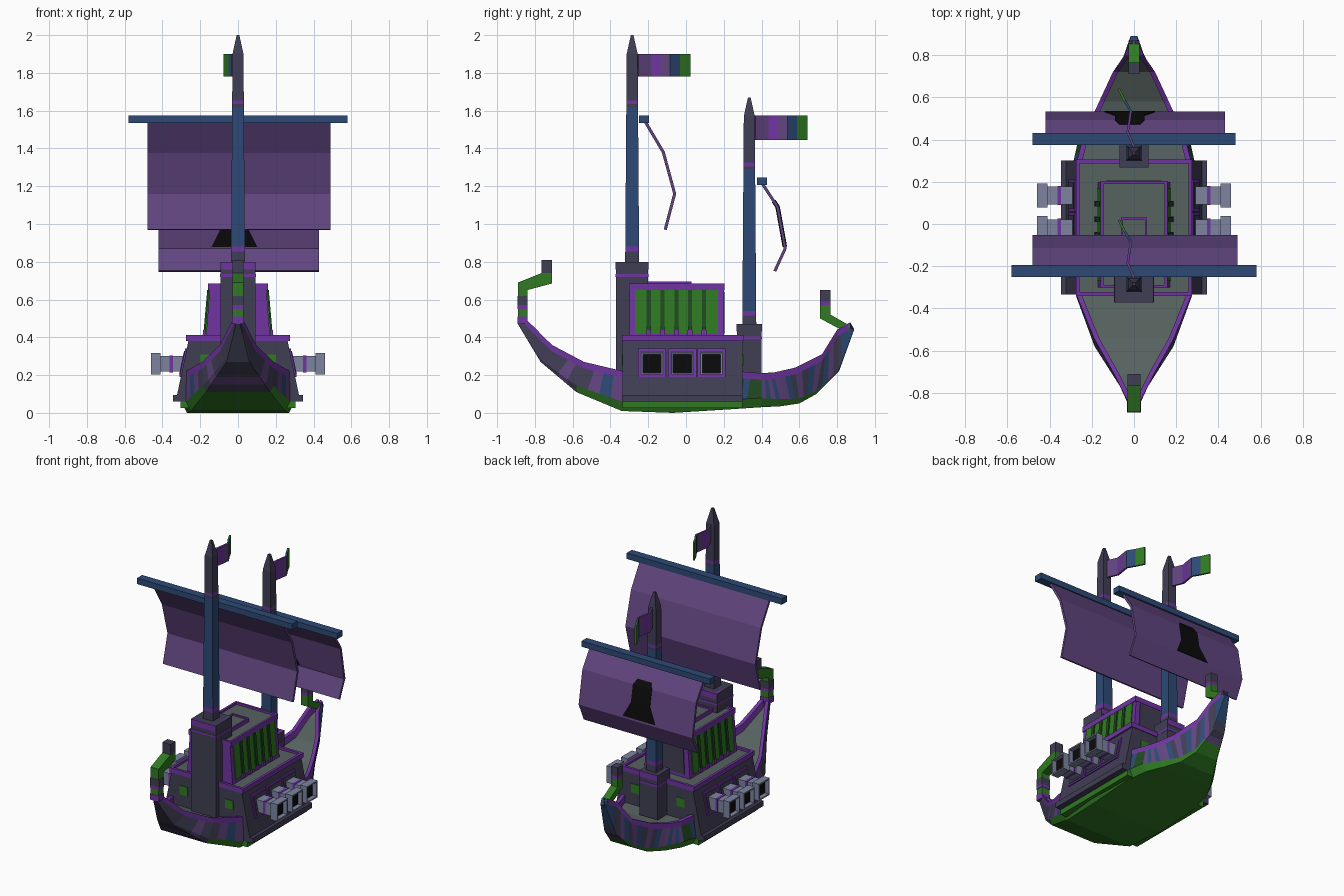
import bpy
import bmesh
from mathutils import Vector

cube = bpy.data.objects.get("Cube")
if cube:
    bpy.data.objects.remove(cube, do_unlink=True)


def material(name, code):
    mat = bpy.data.materials.new(name)
    srgb = [int(code[i:i + 2], 16) / 255 for i in (0, 2, 4)]
    colour = [((c + .055) / 1.055) ** 2.4 for c in srgb] + [1]
    mat.use_nodes = True
    mat.diffuse_color = colour
    mat.node_tree.nodes["Principled BSDF"].inputs["Base Color"].default_value = colour
    return mat


SLATE = material("slate timber", "403e54")
PURPLE = material("purple trim", "7035a2")
SAIL = material("plum cloth", "614580")
GREEN = material("leaf green", "307a22")
MOSS = material("moss green", "204a20")
BLUE = material("navy blue", "2d4a76")
DECK = material("grey deck", "56625f")
IRON = material("pale iron", "7d84a0")
BLACK = material("black", "0b0b0c")


def build(name, verts, faces, mats):
    """Mesh object with one material, or one material per face."""
    mesh = bpy.data.meshes.new(name)
    mesh.from_pydata([tuple(v) for v in verts], [], faces)
    used = list(dict.fromkeys(mats)) if isinstance(mats, list) else [mats]
    for mat in used:
        mesh.materials.append(mat)
    if isinstance(mats, list):
        for poly, mat in zip(mesh.polygons, mats):
            poly.material_index = used.index(mat)
    bm = bmesh.new()
    bm.from_mesh(mesh)
    bmesh.ops.recalc_face_normals(bm, faces=bm.faces)
    bm.to_mesh(mesh)
    bm.free()
    obj = bpy.data.objects.new(name, mesh)
    bpy.context.collection.objects.link(obj)
    return obj


def frustum(name, mat, x, y, z, x_top=None, y_top=None):
    """Block from ranges in x, y and z, with an optional different top."""
    verts = []
    for (a, b), (c, d), h in ((x, y, z[0]), (x_top or x, y_top or y, z[1])):
        verts += [(a, c, h), (b, c, h), (b, d, h), (a, d, h)]
    faces = [(0, 1, 2, 3), (4, 5, 6, 7)]
    faces += [(i, (i + 1) % 4, (i + 1) % 4 + 4, i + 4) for i in range(4)]
    return build(name, verts, faces, mat)


def recess(obj, direction, mat, rim, depth):
    """Inset the face looking along a direction and sink it."""
    obj.data.materials.append(mat)
    bm = bmesh.new()
    bm.from_mesh(obj.data)
    face = max(bm.faces, key=lambda f: f.normal.dot(direction))
    bmesh.ops.inset_region(bm, faces=[face], thickness=rim)
    inner = bmesh.ops.extrude_face_region(bm, geom=[face])
    moved = [v for v in inner["geom"] if isinstance(v, bmesh.types.BMVert)]
    bmesh.ops.translate(bm, verts=moved, vec=-depth * direction)
    for item in inner["geom"]:
        if isinstance(item, bmesh.types.BMFace):
            item.material_index = 1
    if face.is_valid:
        bm.faces.remove(face)
    bm.to_mesh(obj.data)
    bm.free()


def prism(name, mat, outline, half):
    """Side profile in y and z, given thickness across x."""
    n = len(outline)
    verts = [(s * half, y, z) for s in (-1, 1) for y, z in outline]
    faces = [tuple(range(n)), tuple(range(n, 2 * n))]
    faces += [(i, (i + 1) % n, (i + 1) % n + n, i + n) for i in range(n)]
    build(name, verts, faces, mat)


def sheet(name, rows, mats, thickness):
    """Cloth through rows of point pairs."""
    verts = [p for row in rows for p in row]
    faces = [(i, i + 1, i + 3, i + 2) for i in range(0, len(verts) - 2, 2)]
    solid = build(name, verts, faces, mats).modifiers.new("thickness", "SOLIDIFY")
    solid.thickness = thickness
    solid.offset = 0


def both(w):
    return (-w, w)


# Hull: rail y, z, half width, then keel y, z, half width
STATIONS = [
    (-.87, .52, .015, -.89, .47, .01), (-.71, .36, .095, -.77, .27, .06),
    (-.54, .27, .19, -.58, .11, .17), (-.33, .22, .275, -.34, .01, .25),
    (-.05, .21, .285, -.07, 0, .27), (.28, .22, .275, .25, .02, .27),
    (.4, .21, .245, .4, .03, .24), (.47, .215, .215, .5, .035, .19),
    (.58, .24, .165, .6, .05, .13), (.72, .31, .1, .69, .1, .08),
    (.8, .44, .045, .81, .22, .04), (.87, .48, .02, .89, .44, .015)]
PLANKS = "KKKK" "KKSK" "KSBS" "KKKK" "KKKK" "MBMM" "SBSB" "SSBK" "SKBS" "KBSK" "KBBB"
PAINT = {"K": SLATE, "S": SAIL, "B": BLUE, "M": MOSS}


def section(yt, zt, wt, yb, zb, wb):
    inner = max(wt - .025, .004)
    chine = zb + .05 * min(1, wb * 4)
    side = [(inner, yt, zt - .05), (inner, yt, zt), (wt, yt, zt),
            (wt, yt, zt - .035), (wb * 1.1, yb, chine), (wb, yb, zb)]
    return side + [(-x, y, z) for x, y, z in reversed(side)]


sections = []
for a, b in zip(STATIONS, STATIONS[1:]):
    sections += [section(*[p + (q - p) * k / 4 for p, q in zip(a, b)]) for k in range(4)]
sections.append(section(*STATIONS[-1]))
faces, mats = [], []
for i, letter in enumerate(PLANKS):
    plank = PAINT[letter]
    bottom = GREEN if 7 < i < 38 else plank
    strip = [PURPLE] * 3 + [plank] + [bottom] * 3 + [plank] + [PURPLE] * 3 + [DECK]
    for j in range(12):
        k = (j + 1) % 12
        faces.append((i * 12 + j, i * 12 + k, i * 12 + 12 + k, i * 12 + 12 + j))
    mats += strip
last = len(PLANKS) * 12
faces += [tuple(range(12)), tuple(range(last, last + 12))]
build("hull", [p for ring in sections for p in ring], faces, mats + [SLATE, BLUE])

# Midship gun deck
UP = Vector((0, 0, 1))
LENGTH = (-.335, .3)


def slope(z):
    return .33 - (z - .06) * .21


frustum("keel_band", GREEN, both(.305), LENGTH, (.025, .06))
frustum("side_ledge", SLATE, both(.345), LENGTH, (.06, .095))
frustum("gun_deck_wall", SLATE, both(slope(.06)), LENGTH, (.06, .38), both(slope(.38)))
recess(frustum("gun_deck_trim", PURPLE, both(.275), (-.34, .305), (.38, .412)),
       UP, DECK, .025, .015)
for s in both(1):
    for y in LENGTH:
        frustum("end_window", GREEN, (s * .17 - .03, s * .17 + .03),
                (y - .004, y + .004), (.25, .31))

# Cannons and gun ports
for y in (-.18, -.02, .135):
    for name, mat, half, low, high, out in (
            ("gun_port_frame", PURPLE, .075, .19, .34, .008),
            ("gun_port", SLATE, .062, .203, .327, .012)):
        frustum(name, mat, both(slope(low) + out), (y - half, y + half),
                (low, high), both(slope(high) + out))
    for s in both(1):
        def part(name, mat, start, end, half):
            return frustum(name, mat, sorted((s * start, s * end)),
                           (y - half, y + half), (.26 - half, .26 + half))
        part("cannon_barrel", IRON, .27, .415, .042)
        part("cannon_band", PURPLE, .345, .362, .045)
        muzzle = part("cannon_muzzle", IRON, .41, .46, .057)
        recess(muzzle, Vector((s, 0, 0)), BLACK, .013, .03)

# Upper cabin with slatted sides
frustum("cabin", PURPLE, both(.17), (-.3, .2), (.395, .66), both(.15))
frustum("cabin_panels", GREEN, both(.175), (-.27, .17), (.42, .65), both(.156))
frustum("cabin_end_panel", SLATE, both(.13), (-.29, .205), (.42, .64), both(.12))
for i in range(5):
    y = -.197 + i * .073
    frustum("cabin_slat", MOSS, both(.184), (y - .011, y + .011), (.41, .65), both(.163))
    frustum("slat_foot", PURPLE, both(.187), (y - .013, y + .013), (.41, .44), both(.184))
recess(frustum("cabin_roof", PURPLE, both(.158), (-.303, .203), (.65, .685)),
       UP, DECK, .02, .015)
recess(frustum("roof_hatch", PURPLE, both(.062), (-.2, .03), (.67, .695)),
       UP, DECK, .015, .01)


# Masts with yards, sails and flags
def mast(y, foot, foot_half, foot_wide, blue, dark, tip, top):
    def rng(half):
        return (y - half, y + half)
    frustum("mast_step", SLATE, both(foot_wide * 1.1), rng(foot_half), (.17, foot))
    recess(frustum("mast_step_trim", PURPLE, both(foot_wide + .003), rng(foot_half + .002),
                   (foot - .04, foot)), UP, SLATE, .02, .008)
    frustum("mast_step_band", PURPLE, both(foot_wide * 1.12), rng(foot_half + .002),
            (foot - .08, foot - .065))
    levels = [(foot - .02, SLATE), (blue - .025, PURPLE), (blue, BLUE), (dark, SLATE),
              (dark + .015, PURPLE), (dark + .035, SLATE), (tip, SLATE), (top, None)]
    for (low, mat), (high, _) in zip(levels, levels[1:]):
        r, q = [.037 - .008 * (h - foot) / (tip - foot) for h in (low, high)]
        if high == top:
            q = .007
        frustum("mast", mat, both(r), rng(r), (low, high), both(q), rng(q))


def flag(y, low, high):
    path = [(0, .03), (-.03, .1), (-.022, .15), (-.015, .2), (-.045, .25), (-.072, .305)]
    rows = [((x, y + d, low), (x, y + d, high)) for x, d in path]
    sheet("flag", rows, [SAIL, PURPLE, SAIL, BLUE, GREEN], .012)


def sail(profile, left, right):
    sheet("sail", [((left, y, z), (right, y, z)) for y, z in profile], SAIL, .016)


mast(-.285, .8, .085, .085, .88, 1.62, 1.9, 2)
mast(.335, .47, .065, .062, .54, 1.29, 1.57, 1.67)
frustum("main_yard", BLUE, both(.58), (-.25, -.195), (1.535, 1.575))
frustum("fore_yard", BLUE, both(.48), (.375, .43), (1.207, 1.245))
sail([(-.215, 1.54), (-.12, 1.38), (-.06, 1.16), (-.11, .97)], -.48, .49)
sail([(.4, 1.22), (.485, 1.09), (.525, .87), (.47, .75)], -.42, .43)
patch = [(.05, .464, 1.122), (.07, .485, 1.09), (.07, .505, .98), (.12, .523, .88)]
sheet("sail_patch", [((-w - .02, y, z), (w - .02, y, z)) for w, y, z in patch], BLACK, .024)
flag(-.285, 1.78, 1.9)
flag(.335, 1.445, 1.575)

# Curled end posts
prism("front_post", GREEN, [(-.89, .47), (-.84, .47), (-.84, .65), (-.71, .685),
                            (-.71, .74), (-.765, .74), (-.89, .69)], .03)
frustum("front_post_foot", PURPLE, both(.032), (-.892, -.838), (.47, .51))
frustum("front_post_band", PURPLE, both(.032), (-.892, -.838), (.55, .57))
frustum("front_post_sleeve", SLATE, both(.032), (-.892, -.838), (.57, .62))
frustum("front_post_head", SLATE, both(.03), (-.765, -.71), (.74, .81))
prism("back_post", GREEN, [(.71, .5), (.84, .43), (.87, .46), (.765, .52),
                           (.765, .57), (.71, .57)], .025)
frustum("back_post_band", PURPLE, both(.025), (.71, .765), (.57, .59))
frustum("back_post_head", SLATE, both(.025), (.71, .765), (.59, .65))
